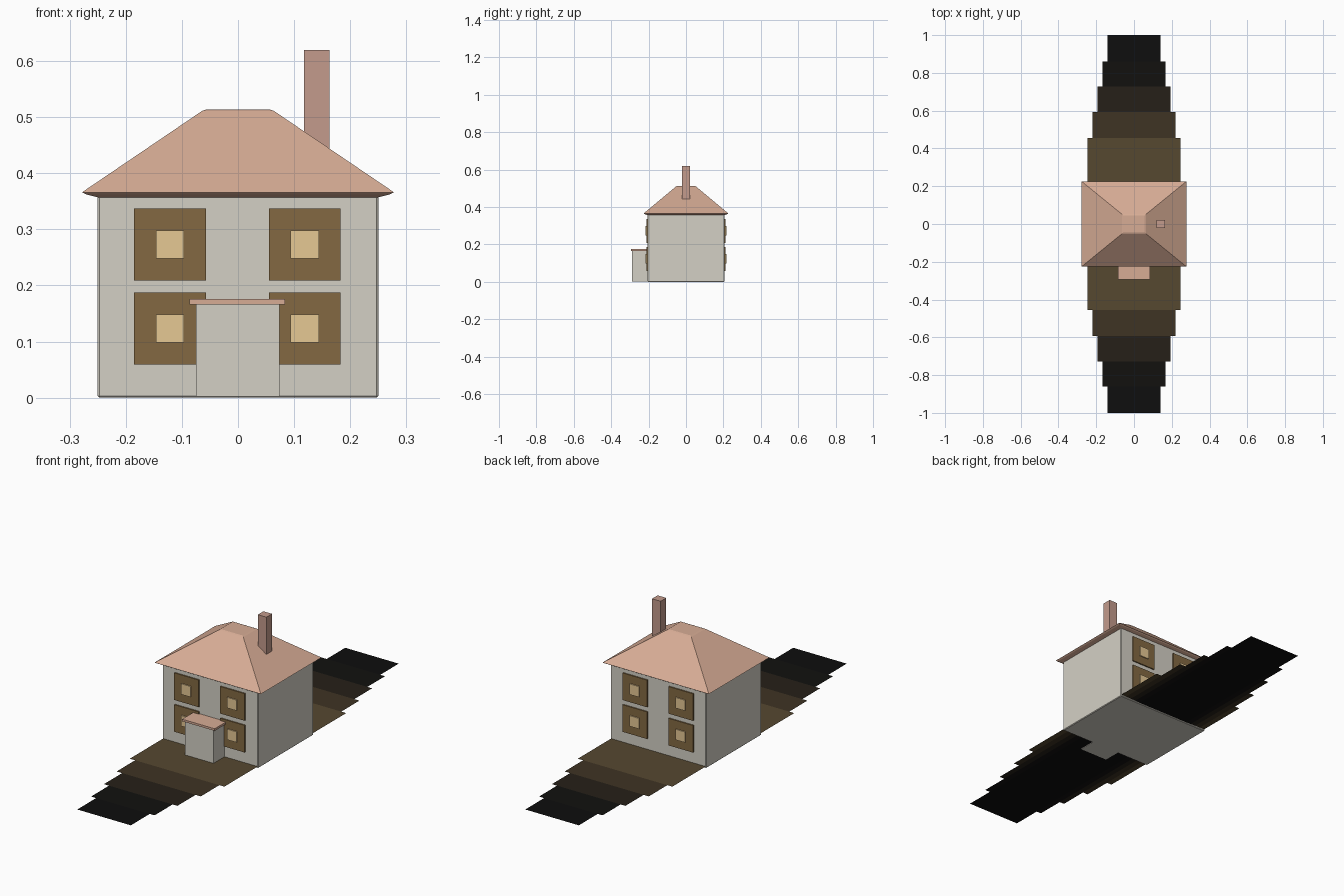
import bpy, bmesh

if "Cube" in bpy.data.objects:
    bpy.data.objects.remove(bpy.data.objects["Cube"])


def material(name, r, g, b):
    m = bpy.data.materials.new(name)
    lin = [(c / 255 / 12.92 if c < 11 else ((c / 255 + 0.055) / 1.055) ** 2.4) for c in (r, g, b)]
    m.diffuse_color = (*lin, 1)
    m.use_nodes = True
    m.node_tree.nodes["Principled BSDF"].inputs["Base Color"].default_value = m.diffuse_color
    return m


WALL = material("plaster", 212, 208, 197)
ROOF = material("clay_tile", 215, 172, 149)
BRICK = material("chimney_brick", 195, 155, 140)
FRAME = material("window_wood", 131, 105, 66)
PANE = material("lit_glass", 230, 200, 148)


def finish(name, bm, mat):
    bmesh.ops.recalc_face_normals(bm, faces=bm.faces)
    me = bpy.data.meshes.new(name)
    bm.to_mesh(me)
    bm.free()
    ob = bpy.data.objects.new(name, me)
    bpy.context.collection.objects.link(ob)
    me.materials.append(mat)
    return ob


def stack(name, levels, mat, bevel=0):
    """Closed solid through rectangular sections (x0, x1, y0, y1, z)."""
    bm = bmesh.new()
    rings = [[bm.verts.new(p) for p in ((a, c, z), (b, c, z), (b, d, z), (a, d, z))]
             for a, b, c, d, z in levels]
    bm.faces.new(rings[0])
    bm.faces.new(rings[-1])
    for lo, hi in zip(rings, rings[1:]):
        for i in range(4):
            j = (i + 1) % 4
            bm.faces.new((lo[i], lo[j], hi[j], hi[i]))
    ob = finish(name, bm, mat)
    if bevel:
        mod = ob.modifiers.new("bevel", 'BEVEL')
        mod.width, mod.segments = bevel, 1
    return ob


def box(name, x0, x1, y0, y1, z0, z1, mat, bevel=0):
    return stack(name, [(x0, x1, y0, y1, z0), (x0, x1, y0, y1, z1)], mat, bevel)


# House walls
box("walls", -0.25, 0.25, -0.206, 0.206, 0.0, 0.36, WALL, 0.003)

# Hipped roof with thin sloping eave and blunted top
stack("hip_roof", [(-0.25, 0.25, -0.206, 0.206, 0.357),
                   (-0.27, 0.27, -0.22, 0.22, 0.362),
                   (-0.278, 0.278, -0.226, 0.226, 0.366),
                   (-0.064, 0.064, -0.052, 0.052, 0.511),
                   (-0.056, 0.056, -0.045, 0.045, 0.514)], ROOF)

# Chimney
box("chimney", 0.118, 0.163, -0.021, 0.021, 0.44, 0.62, BRICK)

# Front porch
box("porch", -0.075, 0.074, -0.288, -0.2, 0.002, 0.167, WALL)
box("porch_roof", -0.086, 0.084, -0.294, -0.2, 0.166, 0.176, ROOF)

# Windows on front and back
for side, s in (("front", -1), ("back", 1)):
    for x in (-0.121, 0.119):
        for z in (0.123, 0.273):
            for part, h, y, mat in (("frame", 0.064, 0.212, FRAME), ("pane", 0.025, 0.217, PANE)):
                ya, yb = sorted((s * 0.2, s * y))
                box(f"{side}_window_{part}", x - h, x + h, ya, yb, z - h, z + h, mat)

# Layered ground sheets, shorter and lighter towards the house
sheets = [(0.14, 1.0, (14, 14, 14)), (0.166, 0.86, (18, 17, 15)), (0.192, 0.727, (38, 32, 24)),
          (0.22, 0.592, (62, 51, 35)), (0.247, 0.455, (86, 72, 48))]
for i, (x, y, col) in enumerate(sheets):
    bm = bmesh.new()
    z = 0.0045 + i * 0.0008
    bm.faces.new([bm.verts.new(p) for p in ((-x, -y, z), (x, -y, z), (x, y, z), (-x, y, z))])
    finish("ground_sheet", bm, material("ground", *col))
